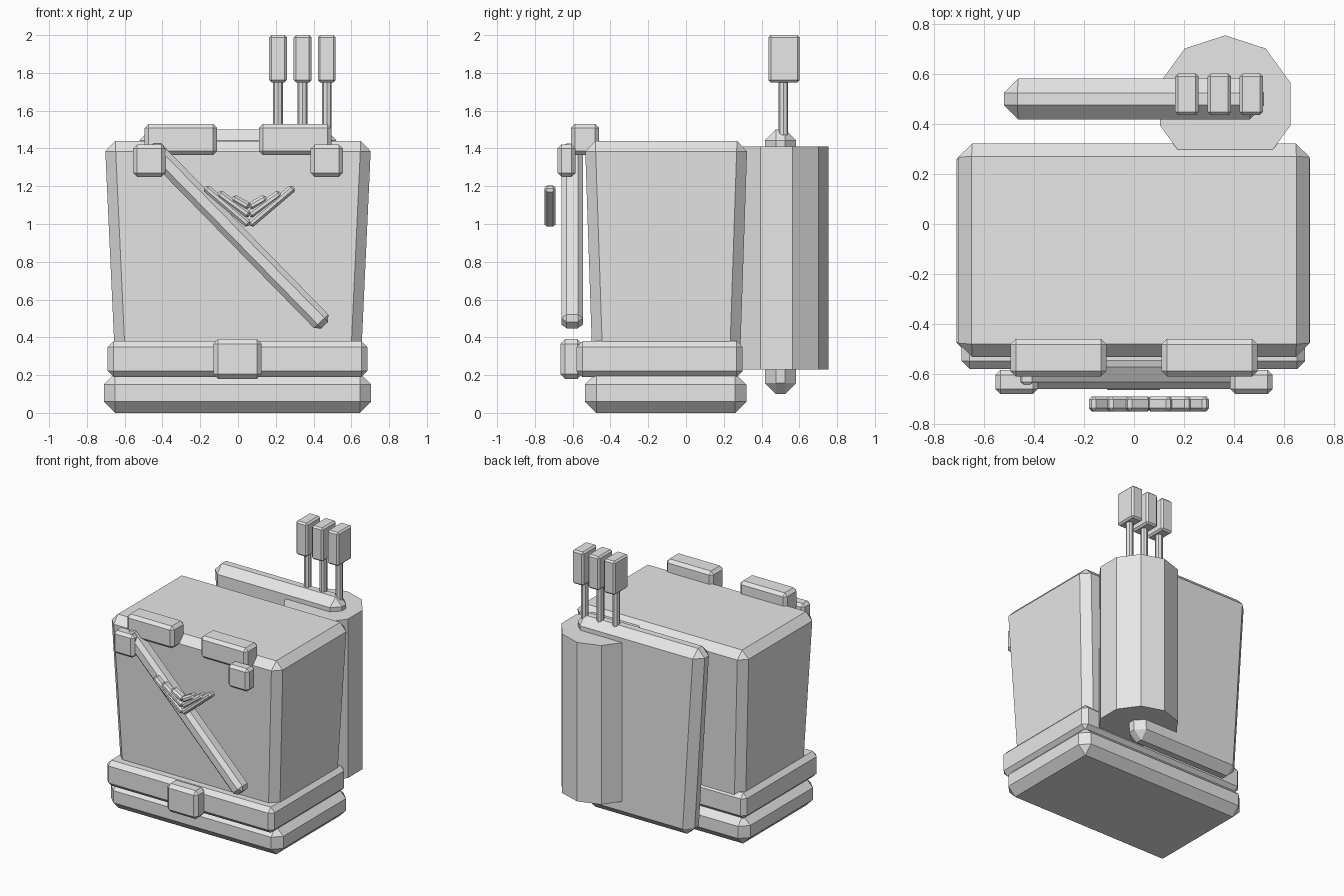
import bpy, bmesh, math
from mathutils import Matrix, Vector

cube = bpy.data.objects.get("Cube")
if cube:
    bpy.data.objects.remove(cube, do_unlink=True)

grey = bpy.data.materials.new("plain_grey")
grey.use_nodes = True
grey.diffuse_color = (0.8, 0.8, 0.8, 1)
grey.node_tree.nodes["Principled BSDF"].inputs["Base Color"].default_value = (0.8, 0.8, 0.8, 1)


def finish(name, bm):
    bmesh.ops.recalc_face_normals(bm, faces=bm.faces)
    mesh = bpy.data.meshes.new(name)
    bm.to_mesh(mesh)
    bm.free()
    mesh.materials.append(grey)
    obj = bpy.data.objects.new(name, mesh)
    bpy.context.collection.objects.link(obj)
    return obj


def block(name, x, y, z, bevel, taper=(0, 0), turn=0):
    """Chamfered box from ranges; taper insets the bottom, turn spins it about y."""
    size = Vector([r[1] - r[0] for r in (x, y, z)])
    centre = Vector([sum(r) / 2 for r in (x, y, z)])
    bm = bmesh.new()
    bmesh.ops.create_cube(bm, size=1)
    for v in bm.verts:
        low = v.co.z < 0
        v.co = Vector(a * b for a, b in zip(v.co, size))
        if low:
            v.co.x -= math.copysign(taper[0], v.co.x)
            v.co.y -= math.copysign(taper[1], v.co.y)
    bmesh.ops.bevel(bm, geom=bm.edges[:], offset=bevel, segments=1,
                    affect='EDGES', clamp_overlap=True)
    bmesh.ops.transform(bm, verts=bm.verts,
                        matrix=Matrix.Translation(centre) @ Matrix.Rotation(turn, 4, 'Y'))
    return finish(name, bm)


def bar(name, start, end, width, y, bevel):
    """Chamfered bar between two points in the front plane."""
    (x0, z0), (x1, z1) = start, end
    length = math.hypot(x1 - x0, z1 - z0)
    cx, cz = (x0 + x1) / 2, (z0 + z1) / 2
    return block(name, (cx - length / 2, cx + length / 2), y,
                 (cz - width / 2, cz + width / 2), bevel,
                 turn=-math.atan2(z1 - z0, x1 - x0))


def column(name, x, y, z, radius, sides):
    bm = bmesh.new()
    bmesh.ops.create_cone(bm, cap_ends=True, segments=sides, radius1=radius,
                          radius2=radius, depth=z[1] - z[0])
    # put one corner on the +y axis
    aim = max((v.co for v in bm.verts), key=lambda c: c.y)
    turn = math.pi / 2 - math.atan2(aim.y, aim.x)
    bmesh.ops.transform(bm, verts=bm.verts,
                        matrix=Matrix.Translation((x, y, sum(z) / 2)) @ Matrix.Rotation(turn, 4, 'Z'))
    return finish(name, bm)


# Body, belt and hips
block("torso", (-0.705, 0.705), (-0.535, 0.325), (0.25, 1.44), 0.055, (0.055, 0.04))
block("belt", (-0.69, 0.685), (-0.58, 0.30), (0.19, 0.38), 0.032)
block("hips", (-0.71, 0.705), (-0.535, 0.32), (0, 0.21), 0.06)
block("belt_buckle", (-0.13, 0.125), (-0.665, -0.55), (0.18, 0.39), 0.025)

# Shoulder pads and strap clasps
for side, s in (("left", 1), ("right", -1)):
    block(side + "_shoulder_pad", sorted((s * 0.11, s * 0.495)), (-0.61, -0.46), (1.365, 1.53), 0.022)
    block(side + "_clasp", sorted((s * 0.385, s * 0.555)), (-0.68, -0.585), (1.25, 1.42), 0.02)

# Diagonal chest strap
bar("chest_strap", (-0.465, 1.41), (0.46, 0.465), 0.105, (-0.66, -0.545), 0.028)

# Winged chest emblem: three feathers on each side
feathers = (((0.0, 0.995), (0.235, 1.195)),
            ((0.0, 1.045), (0.165, 1.165)),
            ((0.0, 1.09), (0.09, 1.14)))
for side, s in (("left", 1), ("right", -1)):
    for i, ((x0, z0), (x1, z1)) in enumerate(feathers):
        bar(f"{side}_feather_{i + 1}", (0.06 + s * x0, z0), (0.06 + s * x1, z1),
            0.042, (-0.75, -0.69), 0.013)

# Back slab and canister
block("back_slab", (-0.525, 0.525), (0.418, 0.583), (0.1, 1.5), 0.058, (-0.09, 0))
column("back_canister", 0.365, 0.48, (0.23, 1.41), 0.275, 10)

# Three stems with block heads
for i, x in enumerate((0.212, 0.342, 0.47)):
    column(f"stem_{i + 1}", x, 0.515, (1.4, 1.78), 0.026, 8)
    block(f"stem_head_{i + 1}", (x - 0.047, x + 0.047), (0.437, 0.602), (1.75, 2), 0.012)
